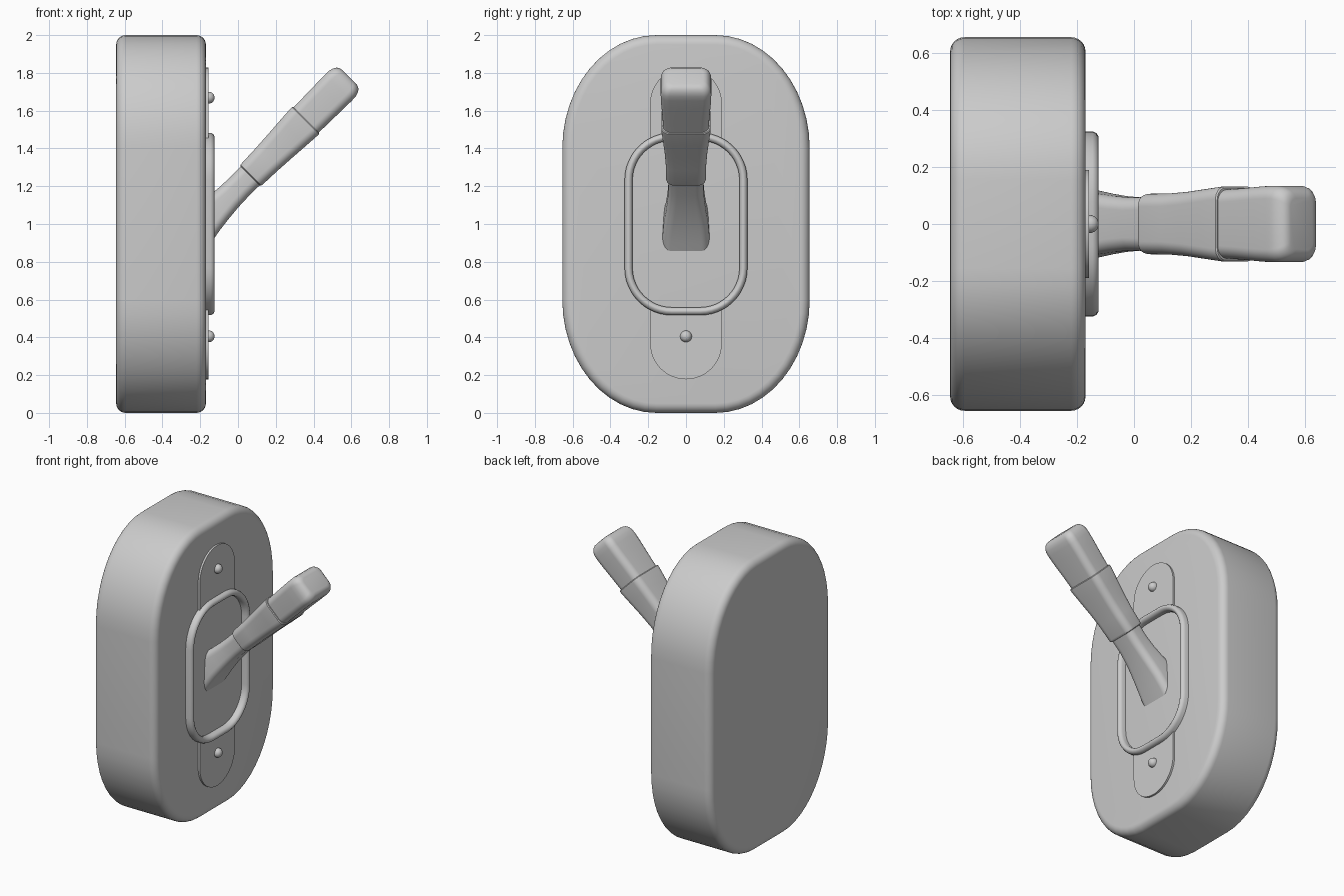
import bpy, bmesh, math
from mathutils import Vector

if "Cube" in bpy.data.objects:
    bpy.data.objects.remove(bpy.data.objects["Cube"])


def outline(hw, hh, rw, rh, n=12):
    """Rounded rectangle with elliptical corners, as (u, v) points."""
    pts = []
    for k, (su, sv) in enumerate([(1, 1), (-1, 1), (-1, -1), (1, -1)]):
        for i in range(n + 1):
            a = math.pi / 2 * (k + i / n)
            pts.append((su * (hw - rw) + rw * math.cos(a),
                        sv * (hh - rh) + rh * math.sin(a)))
    return pts


def loft(name, loops, ring=False):
    """Skin matching loops; cap both ends, or join the last to the first."""
    bm = bmesh.new()
    rows = [[bm.verts.new(p) for p in loop] for loop in loops]
    n = len(rows[0])
    pairs = list(zip(rows, rows[1:])) + ([(rows[-1], rows[0])] if ring else [])
    for a, b in pairs:
        for i in range(n):
            bm.faces.new((a[i], a[(i + 1) % n], b[(i + 1) % n], b[i]))
    if not ring:
        bm.faces.new(rows[0])
        bm.faces.new(rows[-1])
    bmesh.ops.remove_doubles(bm, verts=bm.verts, dist=1e-5)
    bmesh.ops.recalc_face_normals(bm, faces=bm.faces)
    me = bpy.data.meshes.new(name)
    bm.to_mesh(me)
    bm.free()
    ob = bpy.data.objects.new(name, me)
    bpy.context.collection.objects.link(ob)
    bpy.ops.object.select_all(action='DESELECT')
    ob.select_set(True)
    bpy.context.view_layer.objects.active = ob
    bpy.ops.object.shade_smooth_by_angle(angle=math.radians(35))
    return ob


def upright(x, hw, hh, rw, rh, inset=0.0, zc=1.0):
    """Outline standing in the yz plane at x, shrunk by inset."""
    pts = outline(hw - inset, hh - inset, rw - inset, rh - inset)
    return [(x, u, zc + v) for u, v in pts]


# Housing with rounded front and back edges
B, X0, X1 = 0.05, -0.645, -0.17
arc = [math.pi / 2 * i / 6 for i in range(7)]
body = [(X0 + B * (1 - math.sin(a)), B * (1 - math.cos(a))) for a in reversed(arc)]
body += [(X1 - B * (1 - math.sin(a)), B * (1 - math.cos(a))) for a in arc]
loft("housing", [upright(x, 0.655, 1.0, 0.5, 0.6, d) for x, d in body])

# Raised oval rim around the lever
rim = [(-0.19, 0), (-0.145, 0), (-0.132, 0.006), (-0.125, 0.017), (-0.125, 0.025),
       (-0.132, 0.036), (-0.145, 0.042), (-0.19, 0.042)]
loft("lever_rim", [upright(x, 0.325, 0.483, 0.25, 0.25, d) for x, d in rim], ring=True)

# Face plate ends and their screws, above and below the rim
for side, tag in ((1, "upper"), (-1, "lower")):
    tab = [(0.19, 0.445)]
    tab += [(0.19 * math.cos(math.pi * i / 24), 0.635 + 0.19 * math.sin(math.pi * i / 24))
            for i in range(25)]
    tab += [(-0.19, 0.445)]
    loft(tag + "_plate", [[(x, y, 1.003 + side * z) for y, z in tab] for x in (-0.18, -0.157)])
    loops = []
    for x, r in ((-0.17, 0.031), (-0.15, 0.031), (-0.138, 0.027), (-0.129, 0.018), (-0.125, 0.007)):
        loops.append([(x, r * math.cos(math.tau * i / 20),
                       1.037 + side * 0.632 + r * math.sin(math.tau * i / 20)) for i in range(20)])
    loft(tag + "_screw", loops)

# Lever: sections along a 45 degree axis as (distance, half thickness, half width, corner)
P0 = Vector((0.065, 0, 1.255))
AXIS = Vector((1, 0, 1)).normalized()
NORMAL = Vector((-1, 0, 1)).normalized()


def lever_part(name, sections):
    loft(name, [[P0 + AXIS * t + NORMAL * v + Vector((0, u, 0))
                 for u, v in outline(w, h, r, r, 8)] for t, h, w, r in sections])


lever_part("lever_stem", [(-0.47, 0.12, 0.127, 0.045), (-0.40, 0.105, 0.125, 0.045),
                          (-0.32, 0.09, 0.118, 0.045), (-0.24, 0.08, 0.107, 0.045),
                          (-0.16, 0.073, 0.098, 0.045), (-0.08, 0.07, 0.093, 0.045),
                          (0.02, 0.071, 0.095, 0.045)])
lever_part("lever_sleeve", [(0.0, 0.073, 0.097, 0.04), (0.004, 0.077, 0.103, 0.042),
                            (0.015, 0.079, 0.106, 0.045), (0.12, 0.083, 0.107, 0.045),
                            (0.22, 0.089, 0.113, 0.045), (0.32, 0.096, 0.123, 0.045),
                            (0.40, 0.101, 0.131, 0.045), (0.413, 0.101, 0.131, 0.045),
                            (0.418, 0.097, 0.127, 0.042)])
lever_part("lever_grip", [(0.40, 0.094, 0.12, 0.045), (0.50, 0.096, 0.125, 0.045),
                          (0.60, 0.098, 0.132, 0.045), (0.66, 0.099, 0.134, 0.045),
                          (0.69, 0.098, 0.133, 0.045), (0.712, 0.092, 0.127, 0.043),
                          (0.728, 0.082, 0.117, 0.04), (0.737, 0.07, 0.105, 0.035),
                          (0.74, 0.056, 0.09, 0.03)])
